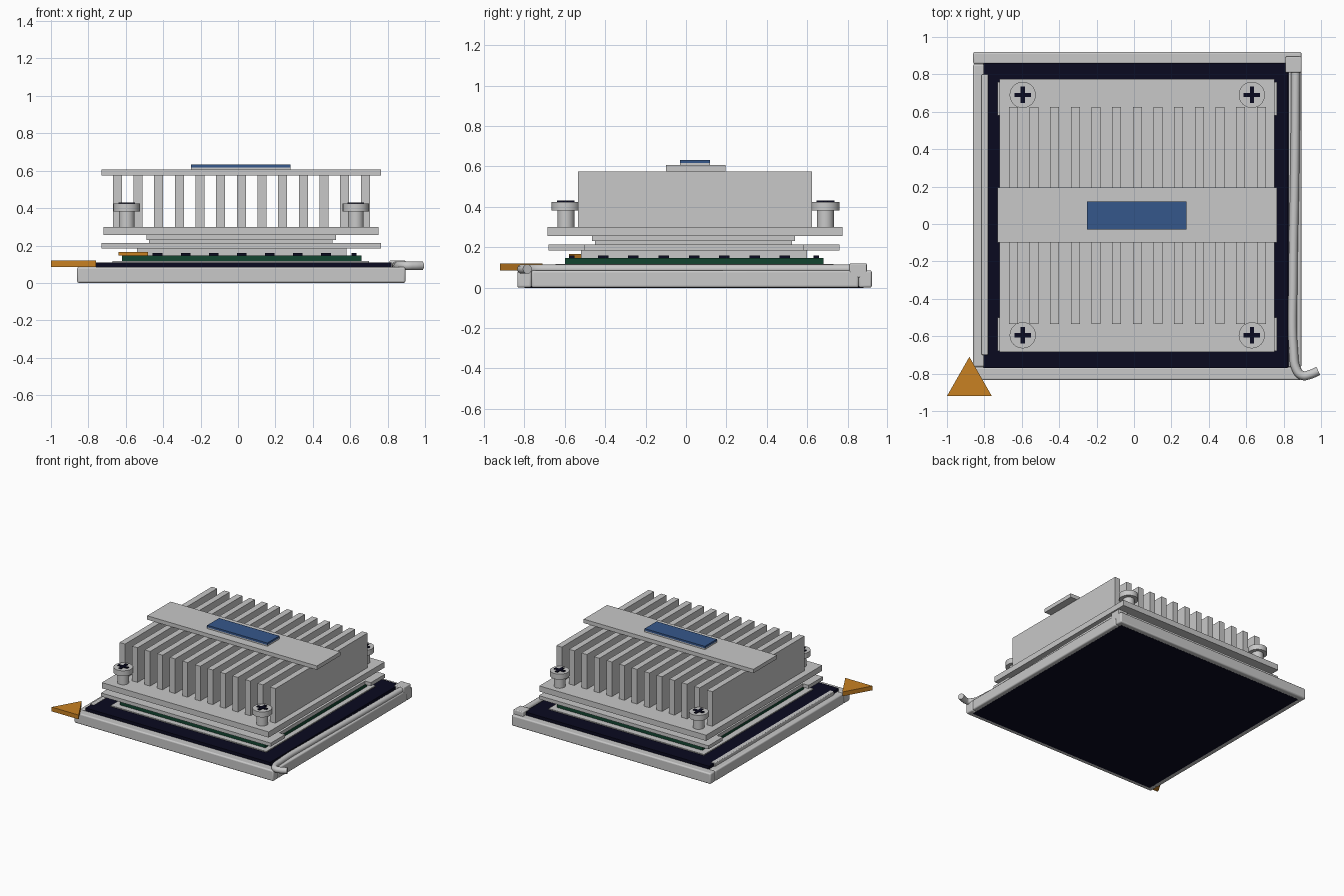
import bpy
import math

default_cube = bpy.data.objects.get("Cube")
if default_cube:
    bpy.data.objects.remove(default_cube, do_unlink=True)


def make_material(name, color):
    material = bpy.data.materials.new(name)
    material.use_nodes = True
    rgba = (*color, 1)
    material.diffuse_color = rgba
    shader = next(n for n in material.node_tree.nodes if n.type == "BSDF_PRINCIPLED")
    shader.inputs["Base Color"].default_value = rgba
    return material


metal = make_material("light grey metal", (0.58, 0.58, 0.58))
navy = make_material("dark navy plastic", (0.003, 0.003, 0.014))
green = make_material("dark green board", (0.006, 0.06, 0.03))
orange = make_material("orange marker", (0.58, 0.22, 0.016))
blue = make_material("blue label", (0.036, 0.095, 0.26))


def finish(obj, name, material):
    obj.name = name
    obj.data.name = name
    obj.data.materials.append(material)
    return obj


def box(name, x_range, y_range, z_range, material, bevel=0):
    """Box between two limits on every axis, with optional rounded edges."""
    ranges = (x_range, y_range, z_range)
    bpy.ops.mesh.primitive_cube_add(size=1, location=[sum(r) / 2 for r in ranges])
    obj = finish(bpy.context.object, name, material)
    obj.scale = [r[1] - r[0] for r in ranges]
    bpy.ops.object.transform_apply(location=False, rotation=False, scale=True)
    if bevel:
        modifier = obj.modifiers.new("rounded edges", "BEVEL")
        modifier.width = bevel
        modifier.segments = 3
        bpy.ops.object.shade_smooth_by_angle()
    return obj


def cylinder(name, radius, x, y, z_range, material):
    low, high = z_range
    bpy.ops.mesh.primitive_cylinder_add(
        vertices=32, radius=radius, depth=high - low, location=(x, y, (low + high) / 2))
    bpy.ops.object.shade_smooth_by_angle()
    return finish(bpy.context.object, name, material)


def prism(name, outline, z_range, material):
    """Extrude a flat outline between two heights."""
    count = len(outline)
    verts = [(x, y, z) for z in z_range for x, y in outline]
    faces = [list(reversed(range(count))), list(range(count, 2 * count))]
    for i in range(count):
        j = (i + 1) % count
        faces.append([i, j, j + count, i + count])
    mesh = bpy.data.meshes.new(name)
    mesh.from_pydata(verts, [], faces)
    obj = bpy.data.objects.new(name, mesh)
    bpy.context.collection.objects.link(obj)
    return finish(obj, name, material)


def triangle(name, left, right, front, back, z_range):
    outline = [(left, front), (right, front), ((left + right) / 2, back)]
    return prism(name, outline, z_range, orange)


# Socket frame: four rounded beams, a guide strip and the lever hinge
rim = (0, 0.085)
box("frame_back", (-0.86, 0.895), (0.855, 0.92), rim, metal, 0.01)
box("frame_front", (-0.86, 0.895), (-0.835, -0.765), rim, metal, 0.01)
box("frame_left", (-0.86, -0.795), (-0.765, 0.855), rim, metal, 0.01)
box("frame_right", (0.825, 0.895), (-0.765, 0.855), rim, metal, 0.01)
box("guide_strip", (-0.815, -0.78), (-0.70, 0.80), (0.05, 0.112), metal, 0.005)
box("lever_hinge", (0.81, 0.895), (0.81, 0.895), (0.05, 0.12), metal, 0.006)

# Socket body, wider underneath than on top
box("socket_body", (-0.805, 0.82), (-0.77, 0.86), (0.01, 0.108), navy)
box("socket_underside", (-0.82, 0.86), (-0.80, 0.88), (-0.001, 0.02), navy)

# Locking lever with a hooked end
path = [(0.865, 0.84), (0.86, 0.3), (0.85, -0.3), (0.853, -0.68),
        (0.87, -0.78), (0.90, -0.81), (0.94, -0.805), (0.985, -0.785)]
curve = bpy.data.curves.new("lever", "CURVE")
curve.dimensions = "3D"
curve.bevel_depth = 0.024
curve.bevel_resolution = 3
curve.use_fill_caps = True
curve.resolution_u = 6
spline = curve.splines.new("BEZIER")
spline.bezier_points.add(len(path) - 1)
for point, (x, y) in zip(spline.bezier_points, path):
    point.co = (x, y, 0.092)
    point.handle_left_type = point.handle_right_type = "AUTO"
lever = bpy.data.objects.new("lever", curve)
bpy.context.collection.objects.link(lever)
finish(lever, "lever", metal)

# Corner marker on the frame
triangle("corner_marker", -1.0, -0.76, -0.92, -0.71, (0.086, 0.12))

# Chip package: seat, green board, small components and cap
box("package_seat", (-0.67, 0.70), (-0.645, 0.73), (0.10, 0.116), metal)
box("package_board", (-0.62, 0.66), (-0.60, 0.68), (0.114, 0.146), green)
box("package_cap", (-0.54, 0.58), (-0.52, 0.60), (0.146, 0.185), metal)
triangle("package_marker", -0.64, -0.48, -0.58, -0.44, (0.146, 0.166))

half_long, half_short = 0.026, 0.014
for i in range(7):
    offset = (i - 3) * 0.15
    for side in (-1, 1):
        x, y = 0.02 + offset, 0.04 + side * 0.605
        box("component", (x - half_long, x + half_long),
            (y - half_short, y + half_short), (0.145, 0.16), navy)
        x, y = 0.02 + side * 0.6, 0.04 + offset
        box("component", (x - half_short, x + half_short),
            (y - half_long, y + half_long), (0.145, 0.16), navy)

# Clamp plate with recessed sides, so its four corners stick out
left, right, front, back = -0.73, 0.765, -0.68, 0.76
inset_left, inset_right, notch_front, notch_back = -0.68, 0.715, -0.5, 0.58
prism("clamp_plate", [
    (left, front), (right, front), (right, notch_front), (inset_right, notch_front),
    (inset_right, notch_back), (right, notch_back), (right, back), (left, back),
    (left, notch_back), (inset_left, notch_back), (inset_left, notch_front),
    (left, notch_front)], (0.185, 0.213), metal)

# Stepped contact block and heatsink base
box("contact_block_lower", (-0.475, 0.505), (-0.45, 0.525), (0.21, 0.232), metal)
box("contact_block_upper", (-0.49, 0.525), (-0.465, 0.54), (0.23, 0.256), metal)
box("heatsink_base", (-0.72, 0.75), (-0.685, 0.775), (0.255, 0.30), metal)

# Cooling fins
for i in range(13):
    x = -0.645 + i * 0.1105
    box("cooling_fin", (x - 0.024, x + 0.024), (-0.535, 0.625), (0.295, 0.576), metal)

# Top bar with raised label
box("top_bar", (-0.73, 0.765), (-0.10, 0.195), (0.575, 0.606), metal)
box("label_pad", (-0.25, 0.28), (-0.03, 0.12), (0.605, 0.616), metal)
box("label", (-0.25, 0.28), (-0.03, 0.12), (0.616, 0.632), blue)

# Corner screws with cross slots
for x in (-0.595, 0.63):
    for y in (-0.595, 0.69):
        cylinder("screw_shaft", 0.042, x, y, (0.295, 0.385), metal)
        cylinder("screw_head", 0.07, x, y, (0.382, 0.425), metal)
        for long, wide in ((0.044, 0.011), (0.011, 0.044)):
            box("screw_slot", (x - long, x + long), (y - wide, y + wide),
                (0.423, 0.431), navy)
